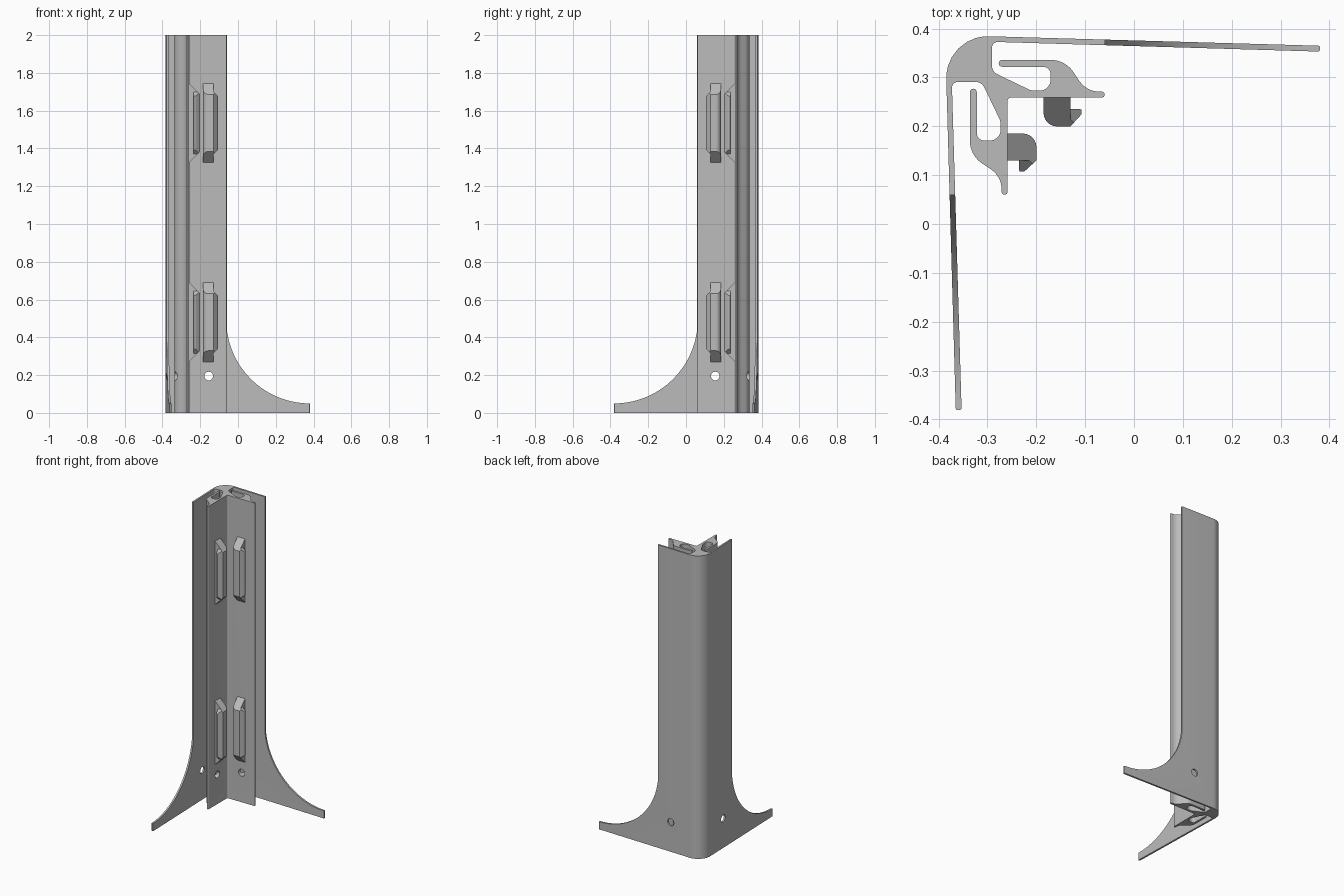
import bpy, bmesh, math
from mathutils import Vector, Matrix

if "Cube" in bpy.data.objects:
    bpy.data.objects.remove(bpy.data.objects["Cube"], do_unlink=True)

grey = bpy.data.materials.new("grey plastic")
grey.use_nodes = True
grey.diffuse_color = (0.5, 0.5, 0.5, 1)
grey.node_tree.nodes["Principled BSDF"].inputs["Base Color"].default_value = (0.5, 0.5, 0.5, 1)

# Reflection across the diagonal of the corner: (x, y) -> (-y, -x)
DIAGONAL = Matrix(((0, -1, 0, 0), (-1, 0, 0, 0), (0, 0, 1, 0), (0, 0, 0, 1)))


def rounded(points, steps=8):
    """Outline with each corner (x, y, radius) replaced by an arc."""
    out = []
    for i, (x, y, r) in enumerate(points):
        p = Vector((x, y))
        if r == 0:
            out.append(p)
            continue
        a = (Vector(points[i - 1][:2]) - p).normalized()
        b = (Vector(points[(i + 1) % len(points)][:2]) - p).normalized()
        half = a.angle(b) / 2
        centre = p + (a + b).normalized() * (r / math.sin(half))
        start = p + a * (r / math.tan(half)) - centre
        end = p + b * (r / math.tan(half)) - centre
        for k in range(steps + 1):
            t = k / steps
            out.append(centre + start.lerp(end, t).normalized() * r)
    return out


def prism(bm, outline, low, high, axis="z"):
    """Extrude a 2D outline along z, or an xz outline along y."""
    def place(p, h):
        return (p[0], p[1], h) if axis == "z" else (p[0], h, p[1])
    face = bm.faces.new([bm.verts.new(place(p, low)) for p in outline])
    moved = bmesh.ops.extrude_face_region(bm, geom=[face])["geom"]
    shift = Vector(place((0, 0), high - low))
    for v in moved:
        if isinstance(v, bmesh.types.BMVert):
            v.co += shift


def trim(bm, point, normal):
    """Slice off the side the normal points to and cap the cut."""
    bmesh.ops.bisect_plane(bm, geom=bm.verts[:] + bm.edges[:] + bm.faces[:], dist=1e-6,
                           plane_co=point, plane_no=normal, clear_outer=True)
    rim = [e for e in bm.edges if e.is_boundary]
    bmesh.ops.holes_fill(bm, edges=rim, sides=0)


def finish(bm, name, reflect=False):
    if reflect:
        bm.transform(DIAGONAL)
    bmesh.ops.recalc_face_normals(bm, faces=bm.faces[:])
    mesh = bpy.data.meshes.new(name)
    bm.to_mesh(mesh)
    bm.free()
    mesh.materials.append(grey)
    obj = bpy.data.objects.new(name, mesh)
    bpy.context.collection.objects.link(obj)
    return obj


def activate(obj):
    bpy.ops.object.select_all(action="DESELECT")
    obj.select_set(True)
    bpy.context.view_layer.objects.active = obj


def cut(obj, cutter):
    activate(obj)
    mod = obj.modifiers.new("cut", "BOOLEAN")
    mod.operation, mod.solver, mod.object = "DIFFERENCE", "EXACT", cutter
    bpy.ops.object.modifier_apply(modifier=mod.name)
    bpy.data.objects.remove(cutter, do_unlink=True)


# Corner post: outer flange, hooked channel and inner flange, reflected
half = [
    (0.381, 0.365, 0.004), (0.381, 0.353, 0.004),
    (-0.291, 0.373, 0.012), (-0.291, 0.312, 0.02),
    (-0.21, 0.273, 0.03), (-0.171, 0.273, 0.022), (-0.171, 0.322, 0.015),
    (-0.277, 0.322, 0.0068), (-0.277, 0.336, 0.0068),
    (-0.141, 0.336, 0.055), (-0.097, 0.271, 0.05),
    (-0.06, 0.271, 0.0058), (-0.06, 0.259, 0.0058),
]
other = [(-y, -x, r) for x, y, r in reversed(half)]
outline = [(-0.387, 0.387, 0.085)] + half + [(-0.259, 0.259, 0.008)] + other
bm = bmesh.new()
prism(bm, rounded(outline), 0, 2)
post = finish(bm, "corner_post")

# Sweep each outer flange down to a curved foot, and drill the screw hole
R = 0.443
begin = math.asin(0.44 / R)
sweep = [(0.381 - R * math.sin(begin * (1 - k / 32)),
          0.05 + R - R * math.cos(begin * (1 - k / 32))) for k in range(33)]
sweep += [(0.5, 0.05), (0.5, 2.1), (sweep[0][0], 2.1)]
hole = [(-0.155 + 0.023 * math.cos(k * math.tau / 24),
         0.195 + 0.023 * math.sin(k * math.tau / 24)) for k in range(24)]
for reflect in (False, True):
    for shape, near in ((sweep, 0.343), (hole, 0.2)):
        bm = bmesh.new()
        prism(bm, shape, near, 0.45, axis="y")
        cut(post, finish(bm, "cutter", reflect))

# Clips: a slanted stem with a side lip, two heights on each inner face
stem = rounded([(-0.185, 0.26, 0), (-0.185, 0.2, 0.027), (-0.13, 0.2, 0), (-0.13, 0.26, 0)])
lip = rounded([(-0.13, 0.2, 0), (-0.107, 0.225, 0.004), (-0.107, 0.235, 0.003), (-0.13, 0.235, 0)], 3)
parts = [post]
for level, base in (("lower", 0.27), ("upper", 1.325)):
    top = base + 0.42
    for side, reflect in (("back", False), ("right", True)):
        for piece, shape in (("stem", stem), ("lip", lip)):
            bm = bmesh.new()
            prism(bm, shape, base - 0.1, top + 0.1)
            trim(bm, (0, 0.259, top), (0, -1, 1))
            trim(bm, (0, 0.259, base), (0, -1, -1))
            if piece == "lip":
                trim(bm, (-0.13, 0, top - 0.045), (1, 0, 1))
                trim(bm, (-0.13, 0, base + 0.045), (1, 0, -1))
            parts.append(finish(bm, f"{level}_{side}_clip_{piece}", reflect))

for obj in parts:
    activate(obj)
    bpy.ops.object.shade_smooth_by_angle(angle=math.radians(30))
